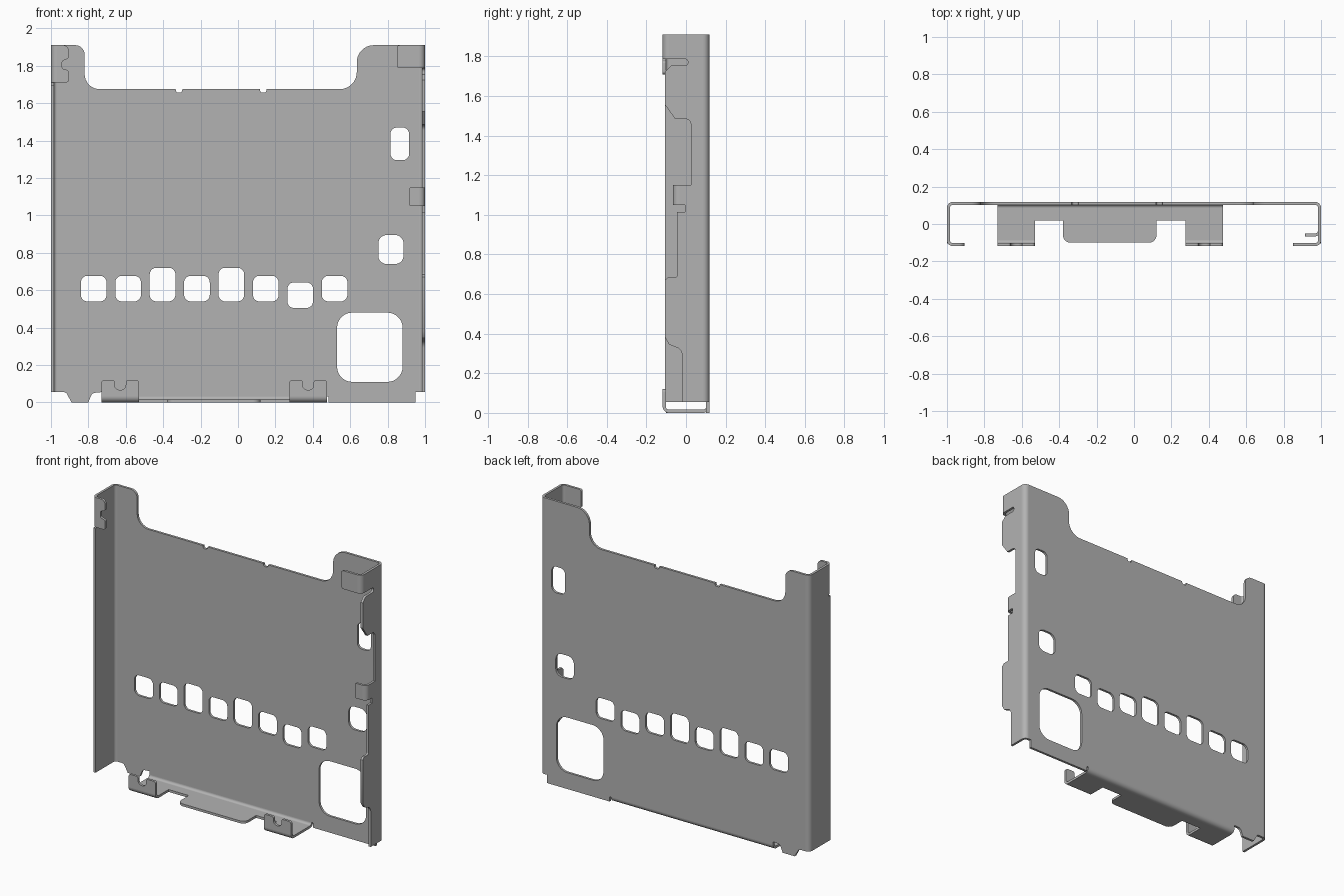
import bpy
import bmesh
import math
from mathutils import Vector

if "Cube" in bpy.data.objects:
    bpy.data.objects.remove(bpy.data.objects["Cube"], do_unlink=True)

SHEET = 0.016            # sheet thickness
BEND = 0.032             # outer bend radius
SIDE = 1.0               # half width
BACK = 0.118             # half depth
TOP = 1.91
SIDE_BASE = 0.055        # lower end of the side flanges
EDGE = -0.105            # front edge of the side flanges
FLOOR_L, FLOOR_R = -0.73, 0.475
INNER = SIDE - BEND
FRONT_BEND = BEND - BACK
BACK_BEND = BACK - BEND

steel = bpy.data.materials.new("plain grey steel")
steel.use_nodes = True
grey = (0.45, 0.45, 0.45, 1)
steel.diffuse_color = grey
steel.node_tree.nodes["Principled BSDF"].inputs["Base Color"].default_value = grey


def rounded(corners, steps=7):
    """Turn (u, v[, radius]) corners into a filleted closed outline."""
    out = []
    for i, corner in enumerate(corners):
        p = Vector(corner[:2])
        if len(corner) == 2:
            out.append(p)
            continue
        r = corner[2]
        a = (Vector(corners[i - 1][:2]) - p).normalized()
        b = (Vector(corners[(i + 1) % len(corners)][:2]) - p).normalized()
        half = a.angle(b) / 2
        reach = r / math.tan(half)
        centre = p + (a + b).normalized() * r / math.sin(half)
        start, end = p + a * reach - centre, p + b * reach - centre
        for k in range(steps + 1):
            out.append(centre + start.lerp(end, k / steps).normalized() * r)
    return out


def box(u0, u1, v0, v1, r):
    return [(u0, v0, r), (u1, v0, r), (u1, v1, r), (u0, v1, r)]


def slab(name, plane, corners, low, high, holes=()):
    """Extrude an outline with holes along the axis normal to its plane."""
    curve = bpy.data.curves.new(name, "CURVE")
    curve.dimensions = "2D"
    curve.fill_mode = "BOTH"
    curve.extrude = (high - low) / 2
    for loop in [corners, *holes]:
        pts = rounded(loop)
        spline = curve.splines.new("POLY")
        spline.points.add(len(pts) - 1)
        for point, p in zip(spline.points, pts):
            point.co = (p.x, p.y, 0, 1)
        spline.use_cyclic_u = True
    temp = bpy.data.objects.new(name + "_outline", curve)
    bpy.context.collection.objects.link(temp)
    graph = bpy.context.evaluated_depsgraph_get()
    mesh = bpy.data.meshes.new_from_object(temp.evaluated_get(graph))
    bpy.data.objects.remove(temp, do_unlink=True)
    bpy.data.curves.remove(curve)
    mid = (low + high) / 2
    for v in mesh.vertices:
        a, b, c = v.co.x, v.co.y, v.co.z + mid
        v.co = {"xz": (a, c, b), "yz": (c, a, b), "xy": (a, b, c)}[plane]
    bm = bmesh.new()
    bm.from_mesh(mesh)
    bmesh.ops.remove_doubles(bm, verts=bm.verts, dist=0.00002)
    bmesh.ops.recalc_face_normals(bm, faces=bm.faces)
    bm.to_mesh(mesh)
    bm.free()
    mesh.name = name
    mesh.materials.clear()
    mesh.materials.append(steel)
    obj = bpy.data.objects.new(name, mesh)
    bpy.context.collection.objects.link(obj)
    bpy.ops.object.select_all(action="DESELECT")
    obj.select_set(True)
    bpy.context.view_layer.objects.active = obj
    bpy.ops.object.shade_smooth_by_angle(angle=math.radians(35))


def bend(name, plane, cu, cv, quarter, low, high, steps=8):
    """Quarter-round fold joining two slabs; quarter counts from +u."""
    angles = [math.pi / 2 * (quarter + k / steps) for k in range(steps + 1)]
    ring = [(cu + BEND * math.cos(a), cv + BEND * math.sin(a)) for a in angles]
    r = BEND - SHEET
    ring += [(cu + r * math.cos(a), cv + r * math.sin(a)) for a in reversed(angles)]
    slab(name, plane, ring, low, high)


# Back panel with raised shoulders, locating nicks and rounded windows
brow = 1.675
panel = [(-INNER, TOP), (-INNER, SIDE_BASE), (-0.92, SIDE_BASE, 0.02),
         (-0.89, 0), (-0.8, 0), (-0.78, 0.05, 0.025), (FLOOR_L, 0.055),
         (FLOOR_L, BEND), (FLOOR_R, BEND), (0.485, BEND), (0.485, 0),
         (0.95, 0), (0.95, SIDE_BASE), (INNER, SIDE_BASE), (INNER, TOP),
         (0.635, TOP, 0.09), (0.635, brow, 0.09)]
for x in (0.135, -0.315):
    panel += [(x + 0.018, brow), (x + 0.014, brow - 0.018, 0.01),
              (x - 0.014, brow - 0.018, 0.01), (x - 0.018, brow)]
panel += [(-0.82, brow, 0.08), (-0.82, TOP, 0.05)]

windows = [box(0.815, 0.915, 1.295, 1.47, 0.035),
           box(0.75, 0.885, 0.74, 0.895, 0.045),
           box(0.53, 0.88, 0.11, 0.48, 0.08)]
for i in range(8):
    left = -0.84 + 0.184 * i
    base = 0.505 if i == 6 else 0.54
    height = 0.18 if i in (2, 4) else 0.137
    windows.append(box(left, left + 0.137, base, base + height, 0.035))
slab("back_panel", "xz", panel, BACK - SHEET, BACK, windows)

# Folds between the back panel and both side flanges
bend("right_back_fold", "xy", -INNER, BACK_BEND, 1, SIDE_BASE, TOP)
bend("left_back_fold", "xy", INNER, BACK_BEND, 0, SIDE_BASE, TOP)

# Right flange: straight, with a keyed lip at the top
slab("right_flange", "yz",
     [(BACK_BEND, SIDE_BASE), (BACK_BEND, TOP), (FRONT_BEND, TOP),
      (FRONT_BEND, 1.695), (EDGE, 1.695), (EDGE, SIDE_BASE)],
     -SIDE, SHEET - SIDE)
bend("right_lip_fold", "xy", -INNER, FRONT_BEND, 2, 1.71, TOP)
slab("right_lip", "xz",
     [(-INNER, 1.71), (-0.905, 1.71, 0.015), (-0.905, 1.775, 0.012),
      (-0.94, 1.785, 0.012), (-0.94, 1.825, 0.012), (-0.905, 1.84, 0.012),
      (-0.905, TOP, 0.03), (-INNER, TOP)], -BACK, SHEET - BACK)

# Left flange: stepped front edge with a slot under the upper lip
slab("left_flange", "yz",
     [(BACK_BEND, SIDE_BASE), (BACK_BEND, TOP), (FRONT_BEND, TOP),
      (FRONT_BEND, 1.787), (0.01, 1.787, 0.015), (0.01, 1.755, 0.015),
      (-0.075, 1.755, 0.02), (EDGE, 1.725), (EDGE, 1.555),
      (-0.055, 1.485), (0.025, 1.485, 0.03), (0.025, 1.15),
      (-0.034, 1.15), (-0.034, 1.05), (-0.005, 1.05), (-0.005, 1.015),
      (-0.045, 1.015), (-0.045, 0.685, 0.01), (-0.09, 0.685),
      (EDGE, 0.67), (EDGE, 0.38), (-0.085, 0.345, 0.02),
      (-0.02, 0.32, 0.04), (-0.02, SIDE_BASE)], SIDE - SHEET, SIDE)
bend("left_lip_fold", "xy", INNER, FRONT_BEND, 3, 1.787, TOP)
slab("left_lip", "xz", [(INNER, 1.787), (INNER, TOP), (0.85, TOP, 0.015),
                        (0.85, 1.787, 0.015)], -BACK, SHEET - BACK)

# Small inward tab halfway up the left flange
tab = -0.066
bend("left_tab_fold", "xy", INNER, tab + BEND, 3, 1.05, 1.15)
slab("left_tab", "xz", [(INNER, 1.05), (INNER, 1.15), (0.915, 1.15, 0.01),
                        (0.915, 1.05, 0.01)], tab, tab + SHEET)

# Bottom shelf with a long central tongue and two hooked feet
feet = {"right": (FLOOR_L, -0.53), "left": (0.275, FLOOR_R)}
bend("shelf_fold", "yz", BACK_BEND, BEND, 3, FLOOR_L, FLOOR_R)
slab("shelf", "xy",
     [(FLOOR_L, BACK_BEND), (FLOOR_L, FRONT_BEND), (-0.53, FRONT_BEND),
      (-0.53, 0.02), (-0.38, 0.02), (-0.38, -0.1, 0.04), (0.12, -0.1, 0.04),
      (0.12, 0.02), (0.275, 0.02), (0.275, FRONT_BEND),
      (FLOOR_R, FRONT_BEND), (FLOOR_R, BACK_BEND)], 0, SHEET)
for side, (x0, x1) in feet.items():
    mid = (x0 + x1) / 2
    tip = 0.12
    bend(side + "_foot_fold", "yz", FRONT_BEND, BEND, 2, x0, x1)
    slab(side + "_foot_hook", "xz",
         [(x0, BEND), (x1, BEND), (x1, tip, 0.015), (mid + 0.03, tip, 0.012),
          (mid + 0.03, 0.067, 0.027), (mid - 0.03, 0.067, 0.027),
          (mid - 0.03, tip, 0.012), (x0, tip, 0.015)], -BACK, SHEET - BACK)
